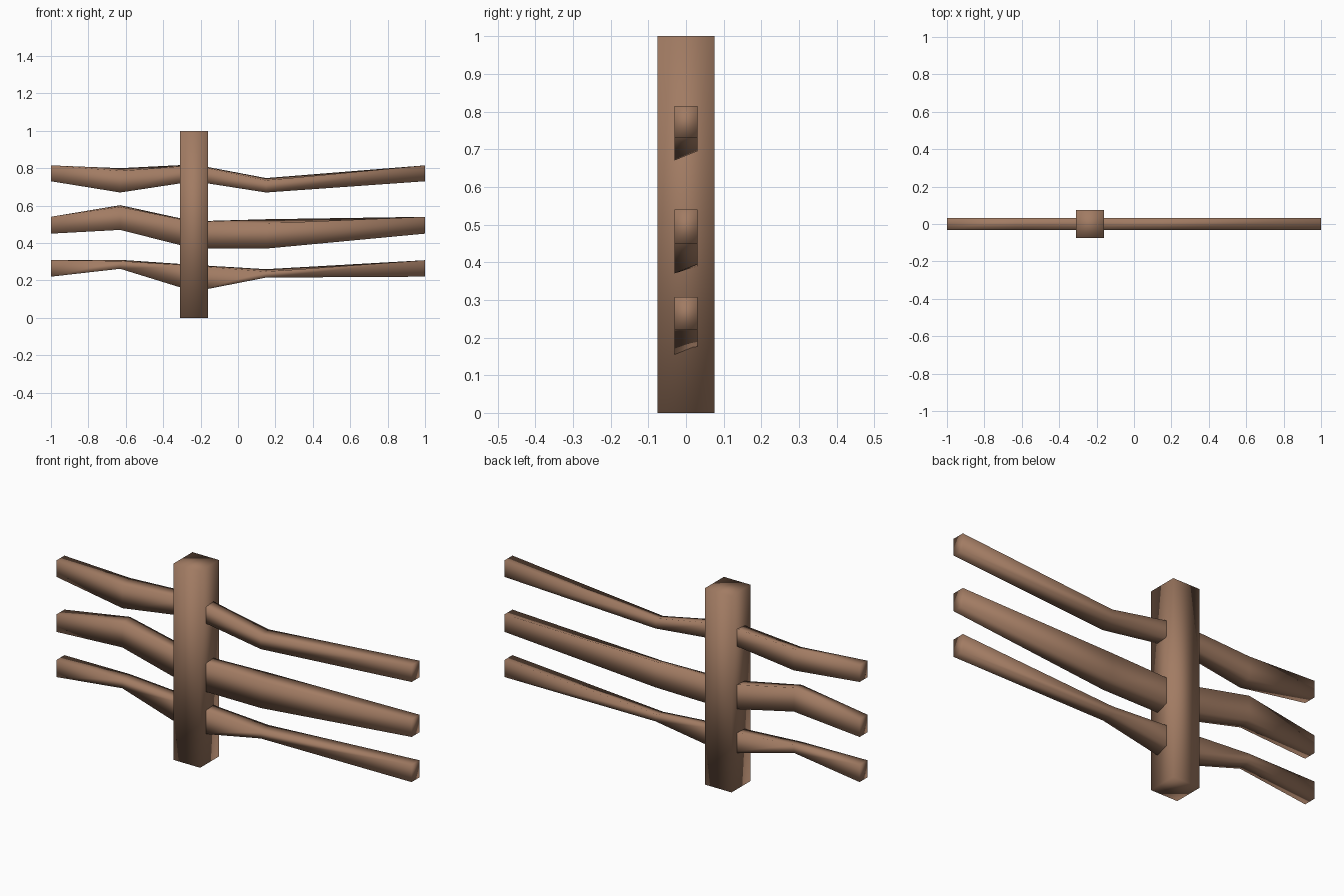
import bpy, bmesh

if "Cube" in bpy.data.objects:
    bpy.data.objects.remove(bpy.data.objects["Cube"])

wood = bpy.data.materials.new("brown_wood")
wood.diffuse_color = (0.36, 0.20, 0.125, 1)
wood.use_nodes = True
wood.node_tree.nodes["Principled BSDF"].inputs["Base Color"].default_value = wood.diffuse_color


def loft(name, sections, half_depth):
    """Four-sided bar along x; section = (x, front bottom, front top, back bottom, back top)."""
    bm = bmesh.new()
    rings = []
    for x, fb, ft, bb, bt in sections:
        pts = ((-half_depth, fb), (-half_depth, ft), (half_depth, bt), (half_depth, bb))
        rings.append([bm.verts.new((x, y, z)) for y, z in pts])
    for a, b in zip(rings, rings[1:]):
        for i in range(4):
            j = (i + 1) % 4
            bm.faces.new((a[i], a[j], b[j], b[i]))
    bm.faces.new(rings[0])
    bm.faces.new(rings[-1])
    bmesh.ops.recalc_face_normals(bm, faces=bm.faces)
    for f in bm.faces:
        f.smooth = True
    me = bpy.data.meshes.new(name)
    bm.to_mesh(me)
    bm.free()
    me.materials.append(wood)
    ob = bpy.data.objects.new(name, me)
    bpy.context.collection.objects.link(ob)


# Upright post
loft("post", [(-0.31, 0, 1, 0, 1), (-0.16, 0, 1, 0, 1)], 0.076)

# Three crooked rails passing through the post
loft("top_rail", [
    (-1.00, 0.73, 0.815, 0.73, 0.815),
    (-0.63, 0.67, 0.785, 0.69, 0.80),
    (-0.235, 0.73, 0.815, 0.735, 0.82),
    (0.15, 0.67, 0.735, 0.695, 0.747),
    (1.00, 0.73, 0.815, 0.73, 0.815)], 0.031)
loft("middle_rail", [
    (-1.00, 0.45, 0.54, 0.45, 0.54),
    (-0.63, 0.47, 0.593, 0.48, 0.602),
    (-0.235, 0.37, 0.512, 0.39, 0.516),
    (0.15, 0.37, 0.505, 0.395, 0.527),
    (1.00, 0.45, 0.54, 0.45, 0.54)], 0.031)
loft("bottom_rail", [
    (-1.00, 0.22, 0.308, 0.22, 0.308),
    (-0.63, 0.262, 0.303, 0.27, 0.31),
    (-0.235, 0.14, 0.278, 0.165, 0.283),
    (0.15, 0.215, 0.247, 0.222, 0.26),
    (1.00, 0.22, 0.308, 0.22, 0.308)], 0.031)
